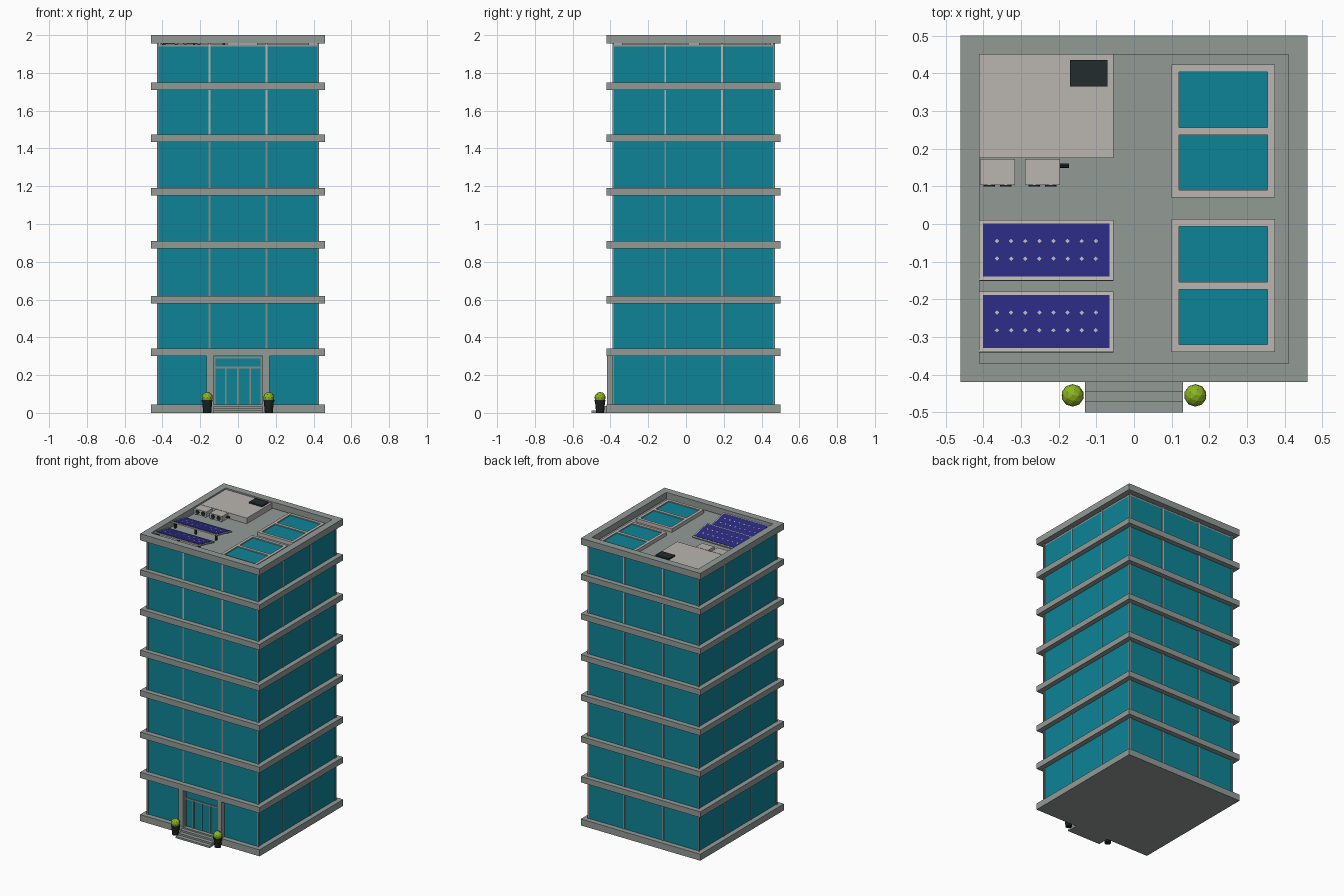
import bpy, bmesh, math
from mathutils import Matrix, Vector

if "Cube" in bpy.data.objects:
    bpy.data.objects.remove(bpy.data.objects["Cube"])


def mat(name, r, g, b):
    m = bpy.data.materials.new(name)
    m.diffuse_color = (r, g, b, 1)
    m.use_nodes = True
    m.node_tree.nodes["Principled BSDF"].inputs["Base Color"].default_value = m.diffuse_color
    return m


CONCRETE = mat("concrete grey", .288, .328, .305)
GLASS = mat("teal glass", .0044, .231, .305)
PALE = mat("pale grey", .491, .468, .440)
NAVY = mat("solar navy", .023, .023, .215)
DARK = mat("vent dark", .016, .025, .027)
POT = mat("pot black", .012, .015, .015)
LEAF = mat("leaf green", .26, .46, .016)
FRAME = mat("frame grey", .25, .27, .25)


def finish(name, bm, m):
    bmesh.ops.recalc_face_normals(bm, faces=bm.faces[:])
    me = bpy.data.meshes.new(name)
    bm.to_mesh(me)
    bm.free()
    me.materials.append(m)
    ob = bpy.data.objects.new(name, me)
    bpy.context.collection.objects.link(ob)
    return ob


def boxes(name, m, spans):
    """One object made of boxes given as (x0, x1, y0, y1, z0, z1)."""
    bm = bmesh.new()
    for x0, x1, y0, y1, z0, z1 in spans:
        t = Matrix.Translation(((x0 + x1) / 2, (y0 + y1) / 2, (z0 + z1) / 2))
        s = Matrix.Diagonal((x1 - x0, y1 - y0, z1 - z0, 1))
        bmesh.ops.create_cube(bm, size=1, matrix=t @ s)
    return finish(name, bm, m)


def ring(x0, x1, y0, y1, z0, z1, w):
    """Four boxes forming a rectangular border of width w."""
    return [(x0, x1, y0, y0 + w, z0, z1), (x0, x1, y1 - w, y1, z0, z1),
            (x0, x0 + w, y0 + w, y1 - w, z0, z1), (x1 - w, x1, y0 + w, y1 - w, z0, z1)]


def cylinder(name, m, r1, r2, depth, loc, axis='Z', seg=12):
    bm = bmesh.new()
    rot = {'Z': Matrix(), 'Y': Matrix.Rotation(math.pi / 2, 4, 'X'),
           'X': Matrix.Rotation(math.pi / 2, 4, 'Y')}[axis]
    bmesh.ops.create_cone(bm, cap_ends=True, segments=seg, radius1=r1, radius2=r2,
                          depth=depth, matrix=Matrix.Translation(loc) @ rot)
    return finish(name, bm, m)


CY = 0.04      # centre of the tower in y
ROOF = 1.95    # roof deck level
slabs = [(0, .045), (.30, .34), (.58, .62), (.87, .91), (1.15, 1.19), (1.435, 1.475), (1.71, 1.75)]
tops = [s[0] for s in slabs[1:]] + [1.955]

# Floor slabs, parapet and roof deck
boxes("floor_slabs", CONCRETE, [(-.46, .46, -.42, .50, a, b) for a, b in slabs])
boxes("parapet", CONCRETE, ring(-.46, .46, -.42, .50, 1.955, 2.0, .05))
boxes("roof_deck", CONCRETE, [(-.425, .425, CY - .425, CY + .425, 1.94, ROOF)])

# Glazing and mullions on each storey
for i, (slab, top) in enumerate(zip(slabs, tops)):
    base = slab[1]
    boxes(f"glazing_{i}", GLASS, [(-.425, .425, CY - .425, CY + .425, base, top if i < 6 else 1.945)])
    posts = []
    for s in (-1, 1):
        for u in (-.15, .15):
            posts.append((u - .005, u + .005, CY + s * .425 - .004, CY + s * .425 + .004, base, top))
            posts.append((s * .425 - .004, s * .425 + .004, CY + u - .005, CY + u + .005, base, top))
    boxes(f"mullions_{i}", PALE if i >= 5 else FRAME, posts)
    boxes(f"corner_posts_{i}", FRAME,
          [(sx * .425 - .005, sx * .425 + .005, CY + sy * .425 - .005, CY + sy * .425 + .005, base, top)
           for sx in (-1, 1) for sy in (-1, 1)])

# Entrance surround, door frame and steps
boxes("entrance_piers", CONCRETE, [(s * .148 - .018, s * .148 + .018, -.418, -.385, .045, .30) for s in (-1, 1)])
boxes("door_glass", GLASS, [(-.13, .13, -.394, -.385, .045, .30)])
boxes("door_frame", FRAME,
      [(x - .004, x + .004, -.40, -.39, .045, .24) for x in (-.065, 0, .065)] +
      [(x - .005, x + .005, -.40, -.39, .045, .295) for x in (-.125, .125)] +
      [(-.13, .13, -.40, -.39, z - .005, z + .005) for z in (.24, .293)])
boxes("entrance_steps", CONCRETE,
      [(-.13, .13, y, -.415, 0, z) for y, z in ((-.50, .012), (-.472, .024), (-.445, .036))])

# Potted shrubs
for s, side in ((-1, "left"), (1, "right")):
    p = (s * .163, -.455)
    cylinder(f"pot_{side}", POT, .021, .027, .065, (*p, .0325))
    cylinder(f"pot_rim_{side}", POT, .029, .029, .008, (*p, .063))
    bm = bmesh.new()
    bmesh.ops.create_icosphere(bm, subdivisions=2, radius=.03, matrix=Matrix.Translation((*p, .081)))
    finish(f"shrub_{side}", bm, LEAF)

# Skylights: border, cross bar and two sunken panes each
for i, y0 in enumerate((-.34, .07)):
    y1 = y0 + .353
    mid = (y0 + y1) / 2
    boxes(f"skylight_frame_{i}", PALE, ring(.10, .375, y0, y1, ROOF, 1.975, .02) +
          [(.12, .355, mid - .01, mid + .01, ROOF, 1.975)])
    boxes(f"skylight_glass_{i}", GLASS, [(.12, .355, y0 + .02, mid - .01, ROOF, 1.968),
                                         (.12, .355, mid + .01, y1 - .02, ROOF, 1.968)])

# Solar arrays, high edge toward the front
for i, yc in enumerate((-.26, -.07)):
    tilt = Matrix.Translation((-.2325, yc, 1.976)) @ Matrix.Rotation(-math.radians(12), 4, 'X')
    tray = boxes(f"solar_tray_{i}", PALE, [(-.1775, .1775, -.082, .082, -.004, .004)])
    cells = boxes(f"solar_cells_{i}", NAVY, [(-.168, .168, -.072, .072, .004, .006)])
    # pale diamonds where the cell corners meet
    bm = bmesh.new()
    for c in range(8):
        for r in (-1, 1):
            o = Vector(((c - 3.5) * .0375, r * .024, .0065))
            bm.faces.new([bm.verts.new(o + Vector((dx * .006, dy * .006, 0)))
                          for dx, dy in ((1, 0), (0, 1), (-1, 0), (0, -1))])
    marks = finish(f"solar_cell_gaps_{i}", bm, PALE)
    for ob in (tray, cells, marks):
        ob.data.transform(tilt)
    boxes(f"solar_legs_{i}", DARK, [(x - .006, x + .006, yc - .07, yc - .055, ROOF, 1.985)
                                    for x in (-.39, -.2325, -.075)])

# Plant room with hatch
boxes("plant_room", PALE, [(-.41, -.055, .175, .45, ROOF, 1.99)])
boxes("roof_vent", DARK, [(-.17, -.07, .365, .435, 1.985, 2.0)])

# Cooling units with fans facing front
for i, x in enumerate((-.3625, -.243)):
    boxes(f"cooling_unit_{i}", PALE, [(x - .047, x + .047, .103, .172, ROOF + .004, 1.99)])
    boxes(f"cooling_feet_{i}", DARK, [(x + s * .035 - .006, x + s * .035 + .006, .105, .17, ROOF, ROOF + .004)
                                      for s in (-1, 1)])
    for s in (-1, 1):
        cylinder(f"cooling_fan_{i}_{s + 1}", DARK, .015, .015, .005, (x + s * .022, .1025, 1.972), 'Y')
cylinder("cooling_pipe", DARK, .006, .006, .03, (-.188, .155, 1.97), 'X', 8)
